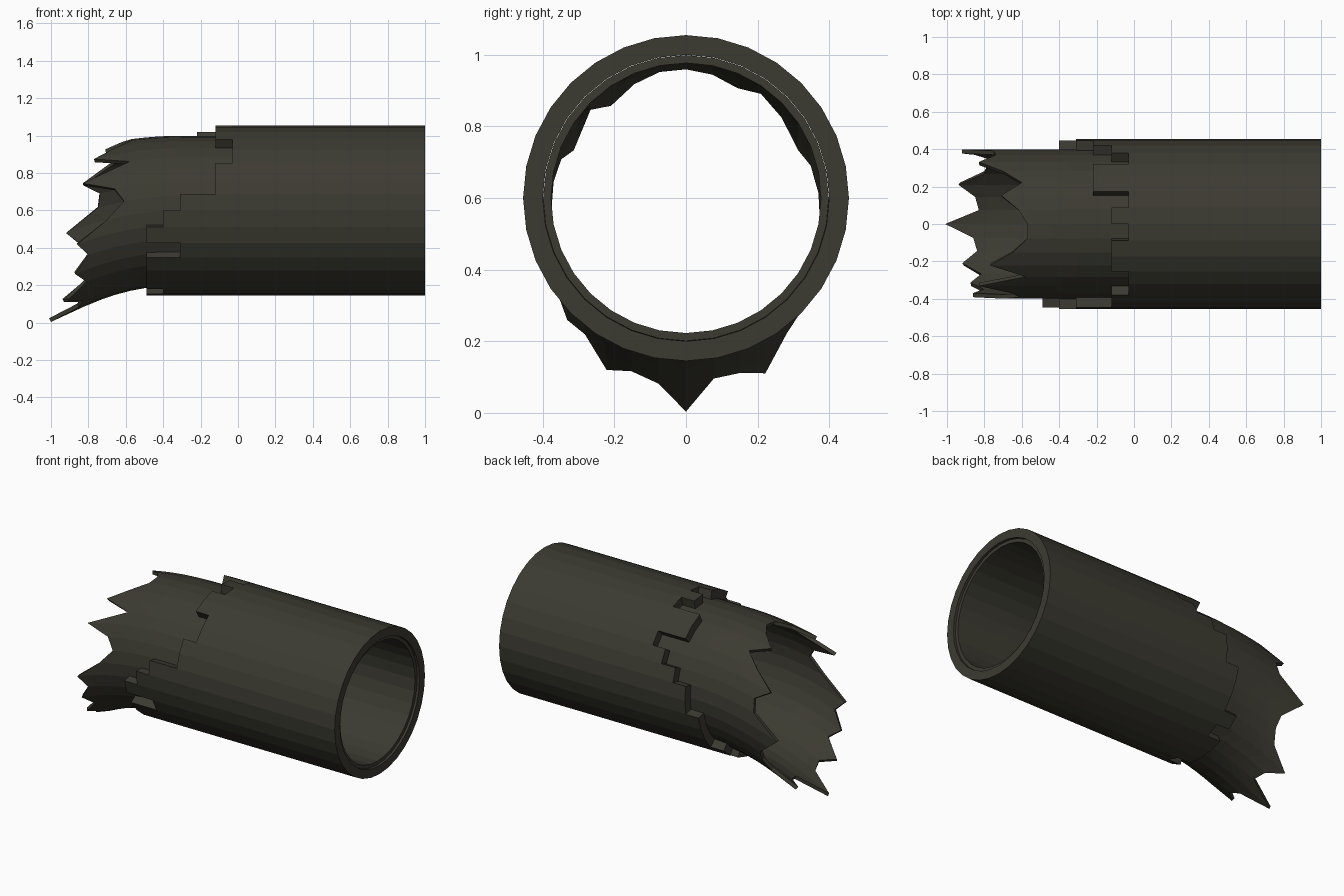
import bpy, bmesh, math

if "Cube" in bpy.data.objects:
    bpy.data.objects.remove(bpy.data.objects["Cube"])

N = 32            # sides of both tubes
CZ = 0.6          # height of the tube axis
X0, ZC, PMAX = -0.3, -1.05, math.radians(25)   # bend start, bend centre, max bend

mat = bpy.data.materials.new("dark olive grey")
mat.diffuse_color = (0.045, 0.043, 0.031, 1)
mat.use_nodes = True
mat.node_tree.nodes["Principled BSDF"].inputs["Base Color"].default_value = mat.diffuse_color


def ring(i, r):
    """y, z of side i; counted from the bottom towards the front"""
    a = 2 * math.pi * i / N
    return -r * math.sin(a), CZ - r * math.cos(a)


def finish(bm, name):
    bmesh.ops.remove_doubles(bm, verts=bm.verts, dist=1e-5)
    bmesh.ops.recalc_face_normals(bm, faces=bm.faces)
    me = bpy.data.meshes.new(name)
    bm.to_mesh(me)
    bm.free()
    me.materials.append(mat)
    ob = bpy.data.objects.new(name, me)
    bpy.context.collection.objects.link(ob)


# Outer sleeve: each side ends at its own step, front bottom-to-top then back top-to-bottom
front = [-.49, -.40, -.49, -.49, -.49, -.31, -.49, -.40, -.31, -.12, -.12, -.03, -.03, -.12, -.12, -.03]
back = [-.49, -.49, -.40, -.49, -.40, -.40, -.40, -.31, -.31, -.22, -.12, -.03, -.22, -.22, -.03, -.12]
steps = front + back[::-1]
bm = bmesh.new()


def quad(*pts):
    bm.faces.new([bm.verts.new(p) for p in pts])


RO, RI = 0.455, 0.4
for i, x in enumerate(steps):
    o0, o1 = ring(i, RO), ring(i + 1, RO)
    n0, n1 = ring(i, RI), ring(i + 1, RI)
    quad((1, *o0), (1, *o1), (x, *o1), (x, *o0))
    quad((1, *n0), (x, *n0), (x, *n1), (1, *n1))
    quad((1, *o0), (1, *n0), (1, *n1), (1, *o1))
    quad((x, *o0), (x, *o1), (x, *n1), (x, *n0))
    nx = steps[(i + 1) % N]
    if nx != x:
        quad((x, *o1), (nx, *o1), (nx, *n1), (x, *n1))
finish(bm, "outer_sleeve")

# Inner pipe: bends down and ends in torn teeth, one end position per edge
t_front = [-1, -.85, -.83, -.91, -.81, -.87, -.80, -.86, -.70, -.61, -.66, -.83, -.58, -.77, -.65, -.57, -.57]
t_back = [-.82, -.84, -.93, -.80, -.77, -.78, -.85, -.92, -.75, -.74, -.83, -.70, -.60, -.71, -.62]
teeth = t_front + t_back[::-1]
ROWS = 8


def pipe_point(i, r, f):
    """point on edge i at radius r, fraction f of the way along the bent part"""
    ref = ring(i, 0.4)[1] - ZC
    run = X0 - teeth[i]
    phi = math.asin(min(run / ref, math.sin(PMAX)))
    ext = max(0, run - ref * math.sin(PMAX)) / math.cos(PMAX)
    s = f * (phi + ext / ref)
    p = min(s, phi)
    e = (s - p) * ref
    y, z = ring(i, r)
    R = z - ZC
    return (X0 - R * math.sin(p) - e * math.cos(p),
            y, ZC + R * math.cos(p) - e * math.sin(p))


bm = bmesh.new()
loops = []
for r, inward in ((0.399, False), (0.377, True)):
    rows = [[bm.verts.new((0.985, *ring(i, r))) for i in range(N)]]
    rows += [[bm.verts.new(pipe_point(i, r, k / ROWS)) for i in range(N)] for k in range(ROWS + 1)]
    loops += rows[::-1] if inward else rows
for a, b in zip(loops, loops[1:] + loops[:1]):
    for i in range(N):
        j = (i + 1) % N
        bm.faces.new((a[i], a[j], b[j], b[i]))
finish(bm, "torn_inner_pipe")
